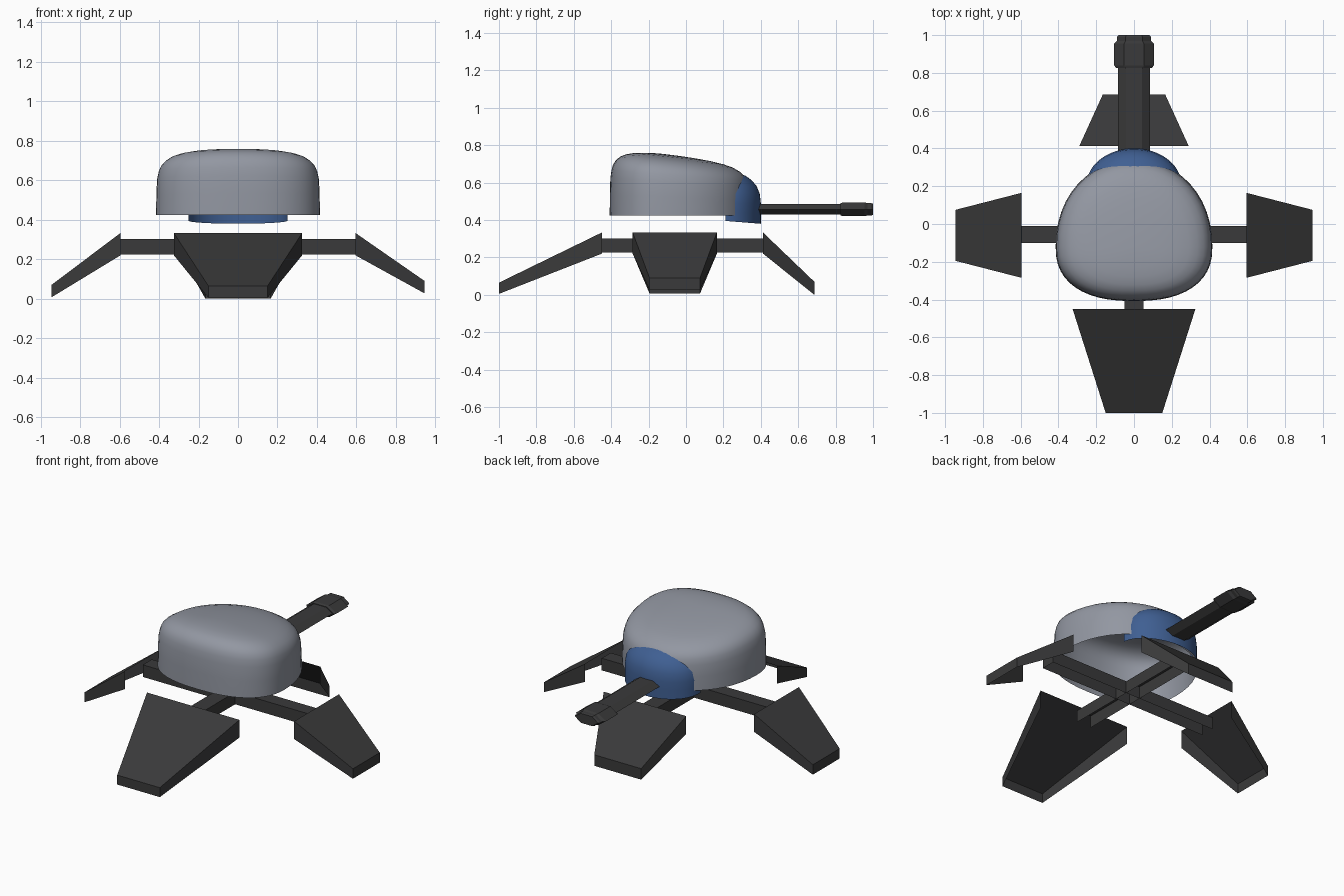
import bpy, math

if "Cube" in bpy.data.objects:
    bpy.data.objects.remove(bpy.data.objects["Cube"])

def material(name, rgb):
    m = bpy.data.materials.new(name)
    m.diffuse_color = (*rgb, 1)
    m.use_nodes = True
    m.node_tree.nodes["Principled BSDF"].inputs["Base Color"].default_value = m.diffuse_color
    return m

GREY = material("hull grey", (0.29, 0.31, 0.36))
BLUE = material("canopy blue", (0.05, 0.115, 0.29))
DARK = material("dark metal", (0.042, 0.042, 0.043))

def build(name, verts, faces, mat, smooth=False):
    me = bpy.data.meshes.new(name)
    me.from_pydata(verts, [], faces)
    me.materials.append(mat)
    ob = bpy.data.objects.new(name, me)
    bpy.context.collection.objects.link(ob)
    if smooth:
        for p in me.polygons:
            p.use_smooth = True
    return ob

def loft(rings, closed=True):
    """Quads between successive rings of equal length."""
    n = len(rings[0])
    verts = [v for r in rings for v in r]
    faces = []
    for i in range(len(rings) - 1):
        for j in range(n if closed else n - 1):
            k = (j + 1) % n
            faces.append((i*n + j, i*n + k, (i+1)*n + k, (i+1)*n + j))
    return verts, faces

def spow(v, e):
    return math.copysign(abs(v) ** e, v)

# hull: rounded dome shell, open below, sloping down towards the gun
N = 48
profile = [(1, 0), (0.997, 0.3), (0.988, 0.55), (0.967, 0.67), (0.94, 0.75),
           (0.89, 0.82), (0.81, 0.885), (0.7, 0.93), (0.55, 0.963),
           (0.38, 0.983), (0.2, 0.995)]
CY = -0.12
rings = []
for s, h in profile:
    ring = []
    for j in range(N):
        a = 2 * math.pi * j / N
        c, d = math.cos(a), math.sin(a)
        e, b = (2 / 2.1, 0.46) if d > 0 else (2 / 2.4, 0.288)
        x = 0.415 * s * spow(c, e)
        y = CY + b * s * spow(d, e)
        ring.append((x, y, 0.425 + h * (0.315 - 0.11 * y)))
    rings.append(ring)
v, f = loft(rings)
v.append((0, CY, 0.425 + 0.315 - 0.11 * CY))
top = (len(profile) - 1) * N
f += [(top + j, top + (j + 1) % N, len(v) - 1) for j in range(N)]
build("hull", v, f, GREY, True)

# canopy: half-round blue shell under the rear of the hull
M = 24
rings = []
for s, z in [(1, None), (1, 0.44), (1, 0.49), (0.97, 0.54), (0.88, 0.582),
             (0.74, 0.613), (0.58, 0.635), (0.4, 0.65), (0.02, 0.665)]:
    ring = []
    for j in range(M + 1):
        a = math.pi * j / M
        y = 0.21 + 0.19 * s * math.sin(a)
        ring.append((0.25 * s * math.cos(a), y,
                     0.395 - 0.08 * (y - 0.21) if z is None else z))
    rings.append(ring)
v, f = loft(rings, False)
build("canopy", v, f, BLUE, True)

# gun: flattened six-sided barrel with stepped muzzle
def tube(name, stations):
    rings = [[(rx * math.cos(k * math.pi / 3), y,
               0.457 + rz * math.sin(k * math.pi / 3) / 0.866)
              for k in range(6)] for y, rx, rz in stations]
    v, f = loft(rings)
    n = len(v)
    f += [tuple(range(5, -1, -1)), tuple(range(n - 6, n))]
    build(name, v, [g[::-1] for g in f], DARK)

tube("gun_barrel", [(0.36, 0.086, 0.029), (0.84, 0.086, 0.029)])
tube("gun_muzzle", [(0.825, 0.095, 0.032), (0.84, 0.105, 0.037),
                    (0.955, 0.105, 0.037), (0.97, 0.09, 0.033),
                    (0.99, 0.09, 0.033), (1.0, 0.08, 0.03)])

# open-bottomed box strut or foot, running outward along direction d
def shell(name, d, r0, r1, in_span, out_span, in_z, out_z):
    def pt(r, t, z):
        return (d[0] * r, t, z) if d[0] else (t, d[1] * r, z)
    v = [pt(r, t, z) for r, sp, zs in ((r0, in_span, in_z), (r1, out_span, out_z))
         for t in sp for z in zs]
    f = [(1, 3, 7, 5), (0, 1, 5, 4), (2, 6, 7, 3), (4, 5, 7, 6)]
    if d[0] + d[1] * -1 < 0:
        f = [g[::-1] for g in f]
    build(name, v, f, DARK)

# crossed struts under the hull
STRUT = (0.225, 0.302)
shell("cross_strut", (1, 0), -0.6, 0.6, (-0.1, -0.01), (-0.1, -0.01), STRUT, STRUT)
shell("long_strut", (0, 1), -0.45, 0.415, (-0.05, 0.05), (-0.05, 0.05), STRUT, STRUT)

# four tapered feet
INZ = (0.22, 0.333)
shell("front_foot", (0, -1), 0.45, 1.0, (-0.325, 0.325), (-0.15, 0.15), INZ, (0.005, 0.065))
shell("back_foot", (0, 1), 0.412, 0.686, (-0.29, 0.29), (-0.165, 0.165), INZ, (0.0, 0.07))
for name, sx, drop in (("right_foot", 1, 0.02), ("left_foot", -1, 0)):
    shell(name, (sx, 0), 0.595, 0.945, (-0.285, 0.165), (-0.195, 0.075),
          INZ, (0.007 + drop, 0.07 + drop))
